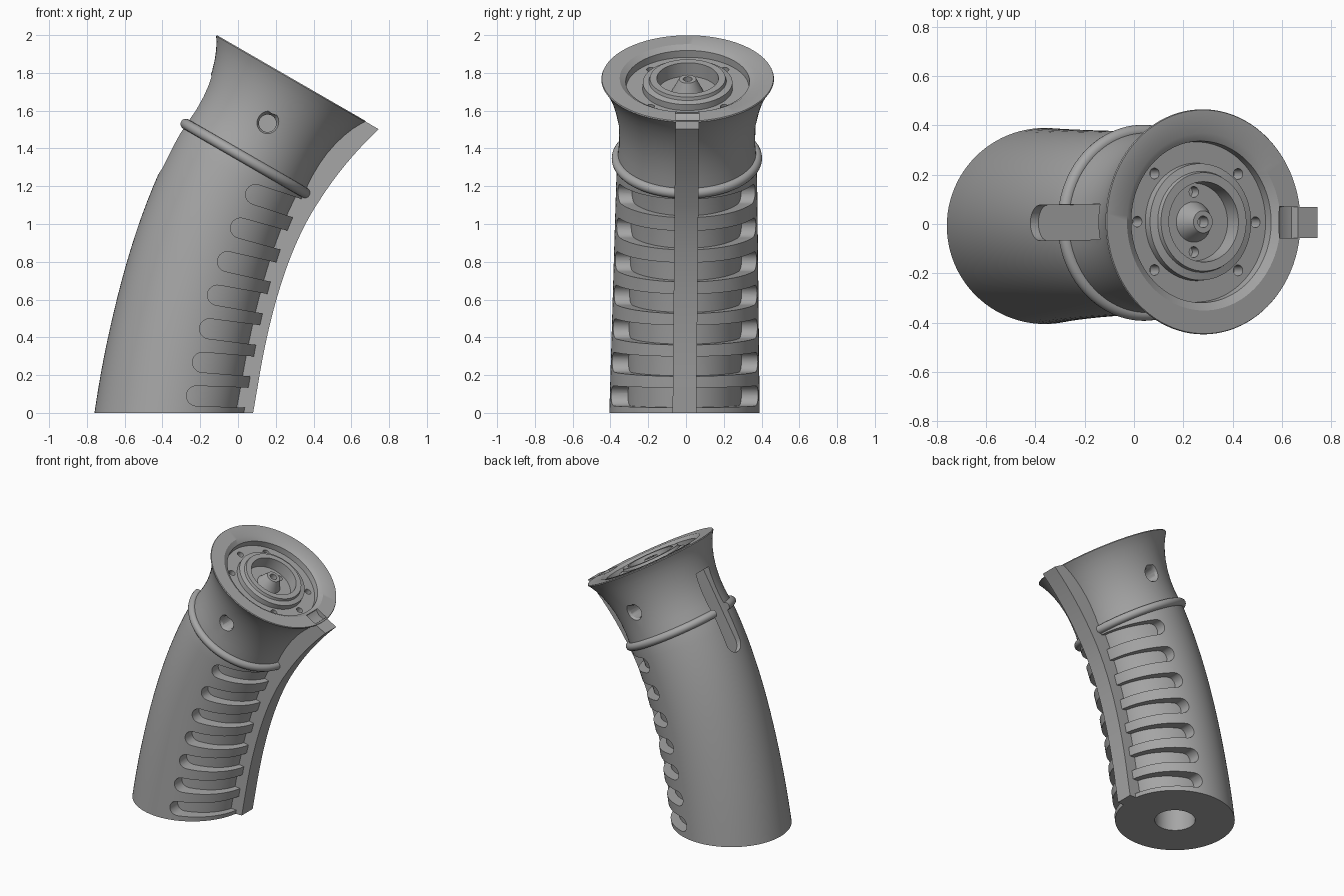
import bpy, bmesh, math
from mathutils import Vector, Matrix

if "Cube" in bpy.data.objects:
    bpy.data.objects.remove(bpy.data.objects["Cube"], do_unlink=True)

GREY = (0.38, 0.38, 0.38, 1)
mat = bpy.data.materials.new("satin grey")
mat.use_nodes = True
mat.diffuse_color = GREY
mat.node_tree.nodes["Principled BSDF"].inputs["Base Color"].default_value = GREY

TILT = math.radians(30)
TOP = Vector((0.283, 0, 1.772))
U = Vector((math.cos(TILT), 0, -math.sin(TILT)))    # across the mouth
A = Vector((math.sin(TILT), 0, math.cos(TILT)))     # along the collar
RING = -0.49                                        # ring height below the mouth
MOUTH = Matrix.Translation(TOP) @ Matrix.Rotation(TILT, 4, 'Y')


def grip_frame(t):
    """Centre and tilt of the curved grip, t = 0 at the foot, 1 at the ring."""
    p = [Vector((-0.362, 0, 0)), Vector((-0.29, 0, 0.44)), None, TOP + A * RING]
    p[2] = p[3] - A * 0.45
    s = 1 - t
    c = p[0]*s**3 + p[1]*3*s*s*t + p[2]*3*s*t*t + p[3]*t**3
    d = (p[1]-p[0])*s*s + (p[2]-p[1])*2*s*t + (p[3]-p[2])*t*t
    return c, math.atan2(d.x, d.z) * min(1, t * 5)


def collar_frame(a):
    return TOP + A * a, TILT


def place(frame, x, y):
    c, tilt = frame
    return c + Vector((x * math.cos(tilt), y, -x * math.sin(tilt)))


def loft(name, loops):
    """Skin a list of point loops and cap both ends."""
    bm = bmesh.new()
    rows = [[bm.verts.new(p) for p in loop] for loop in loops]
    n = len(rows[0])
    for low, high in zip(rows, rows[1:]):
        for i in range(n):
            j = (i + 1) % n
            bm.faces.new((low[i], low[j], high[j], high[i]))
    bm.faces.new(rows[0][::-1])
    bm.faces.new(rows[-1])
    bmesh.ops.recalc_face_normals(bm, faces=bm.faces)
    me = bpy.data.meshes.new(name)
    bm.to_mesh(me)
    bm.free()
    ob = bpy.data.objects.new(name, me)
    bpy.context.collection.objects.link(ob)
    me.materials.append(mat)
    return ob


def ellipse(frame, rx, ry, n=96):
    return [place(frame, rx * math.cos(k * math.tau / n), ry * math.sin(k * math.tau / n))
            for k in range(n)]


def cylinder(name, matrix, rad, low, high, n=32, top_rad=None):
    ob = loft(name, [[matrix @ Vector((r * math.cos(k * math.tau / n),
                                       r * math.sin(k * math.tau / n), z)) for k in range(n)]
                     for r, z in ((rad, low), (top_rad or rad, high))])
    return ob


def stadium(half, length, n=12):
    """Outline with a round end at the origin, running to +x."""
    arc = [(-half * math.sin(k * math.pi / n), half * math.cos(k * math.pi / n)) for k in range(n + 1)]
    return arc + [(length, -half), (length, half)]


def combine(ob, other, op, keep=False):
    m = ob.modifiers.new("boolean", 'BOOLEAN')
    m.operation, m.object, m.solver = op, other, 'EXACT'
    dg = bpy.context.evaluated_depsgraph_get()
    me = bpy.data.meshes.new_from_object(ob.evaluated_get(dg))
    ob.modifiers.clear()
    ob.data = me
    if not keep:
        bpy.data.objects.remove(other, do_unlink=True)


# Grip, flared collar and stepped mouth as one skin
steps = 28
loops = []
for i in range(steps):
    t = i / steps
    r = 0.398 - 0.028 * t
    loops.append(ellipse(grip_frame(t), r, r))
profile = [(RING, 0.367), (-0.4, 0.36), (-0.32, 0.361), (-0.25, 0.368), (-0.18, 0.382),
           (-0.12, 0.4), (-0.07, 0.42), (-0.03, 0.441), (-0.006, 0.457), (0, 0.454),
           (0, 0.36), (-0.02, 0.328), (-0.06, 0.325), (-0.06, 0.239), (-0.025, 0.237),
           (-0.018, 0.205), (0, 0.2), (0, 0.163), (-0.08, 0.158), (-0.08, 0.082),
           (-0.005, 0.045), (-0.005, 0.024), (-0.07, 0.024)]
loops += [ellipse(collar_frame(a), r, r) for a, r in profile]
body = loft("grip_body", loops)

# Finger slots on the inner curve, with a slimmer core behind them
slot_ends = [-0.273, -0.241, -0.204, -0.162, -0.109, -0.04, 0.04]
for i, x in enumerate(slot_ends):
    turn = Matrix.Rotation(math.radians(2 + 2.7 * i), 4, 'Y')
    origin = Vector((x + 0.053, 0, 0.09 + 0.1777 * i))
    outline = stadium(0.053, 0.8)
    combine(body, loft("slot_cutter", [[origin + turn @ Vector((u, y, v)) for u, v in outline]
                                       for y in (-0.6, 0.6)]), 'DIFFERENCE')
core = []
for i in range(steps + 1):
    t = 0.012 + 0.985 * i / steps
    core.append(ellipse(grip_frame(t), 0.358 - 0.018 * t, 0.308 - 0.01 * t))
combine(body, loft("core", core), 'UNION')

# Socket in the foot
foot = Matrix.Translation((-0.362, 0, 0))
combine(body, cylinder("foot_cutter", foot, 0.135, -0.1, 0.25, 48), 'DIFFERENCE')

# Blind holes on both sides of the collar
for side in (1, -1):
    m = Matrix.Translation(TOP - A * 0.27 + U * 0.01) @ Matrix.Rotation(-side * math.pi / 2, 4, 'X')
    combine(body, cylinder("side_hole_cutter", m, 0.046, 0.22, 0.6), 'DIFFERENCE')
    combine(body, cylinder("side_bevel_cutter", m, 0.04, 0.335, 0.375, top_rad=0.065), 'DIFFERENCE')

# Small holes in the mouth
spots = [(0.277, math.radians(d)) for d in (0, 45, 135, 180, 225, 315)]
spots += [(0.122, math.pi / 2), (0.122, -math.pi / 2)]
for r, ang in spots:
    m = MOUTH @ Matrix.Translation((r * math.cos(ang), r * math.sin(ang), 0))
    combine(body, cylinder("mouth_hole_cutter", m, 0.022, -0.13, -0.03, 20), 'DIFFERENCE')

# Notch in the rim above the rib
notch = [(0.355, 0.05), (0.355, -0.012), (0.385, -0.03), (0.442, -0.03), (0.442, 0.05)]
combine(body, loft("notch_cutter", [[MOUTH @ Vector((u, y, a)) for u, a in notch]
                                    for y in (-0.063, 0.063)]), 'DIFFERENCE')

# Bead around the collar
bpy.ops.mesh.primitive_torus_add(major_radius=0.37, minor_radius=0.028,
                                 major_segments=96, minor_segments=16)
ring = bpy.context.object
ring.name = "collar_ring"
ring.data.transform(MOUTH @ Matrix.Translation((0, 0, RING)))
ring.location = (0, 0, 0)
ring.data.materials.append(mat)

# Rounded recess on the back, also parting the bead
outline = stadium(0.072, 0.52) 
recess = loft("recess_cutter", [[MOUTH @ Vector((u, v, a - 0.72)) for a, v in outline]
                                for u in (-0.6, -0.318)])
combine(ring, recess, 'DIFFERENCE', keep=True)
combine(body, recess, 'DIFFERENCE')

# Rib along the inner curve, flaring out to the rim
def rib_loop(frame, inner, outer):
    return [place(frame, x, y) for x, y in ((inner, -0.063), (outer, -0.063),
                                            (outer, 0.063), (inner, 0.063))]


rib_loops = []
for i in range(steps + 1):
    t = i / steps
    rib_loops.append(rib_loop(grip_frame(t), 0.32, 0.442 - 0.05 * t + 0.06 * t * t))
for k in range(1, 13):
    f = k / 12
    rib_loops.append(rib_loop(collar_frame(RING + (-0.003 - RING) * f),
                              0.32 + 0.123 * f ** 2, 0.452 + 0.02 * f + 0.063 * f * f))
rib = loft("front_rib", rib_loops)

# Slight sideways lean and shading
for ob in (body, ring, rib):
    for v in ob.data.vertices:
        v.co.y += 0.0095 * v.co.z - 0.008
    bpy.ops.object.select_all(action='DESELECT')
    ob.select_set(True)
    bpy.context.view_layer.objects.active = ob
    bpy.ops.object.shade_smooth_by_angle(angle=math.radians(32))
